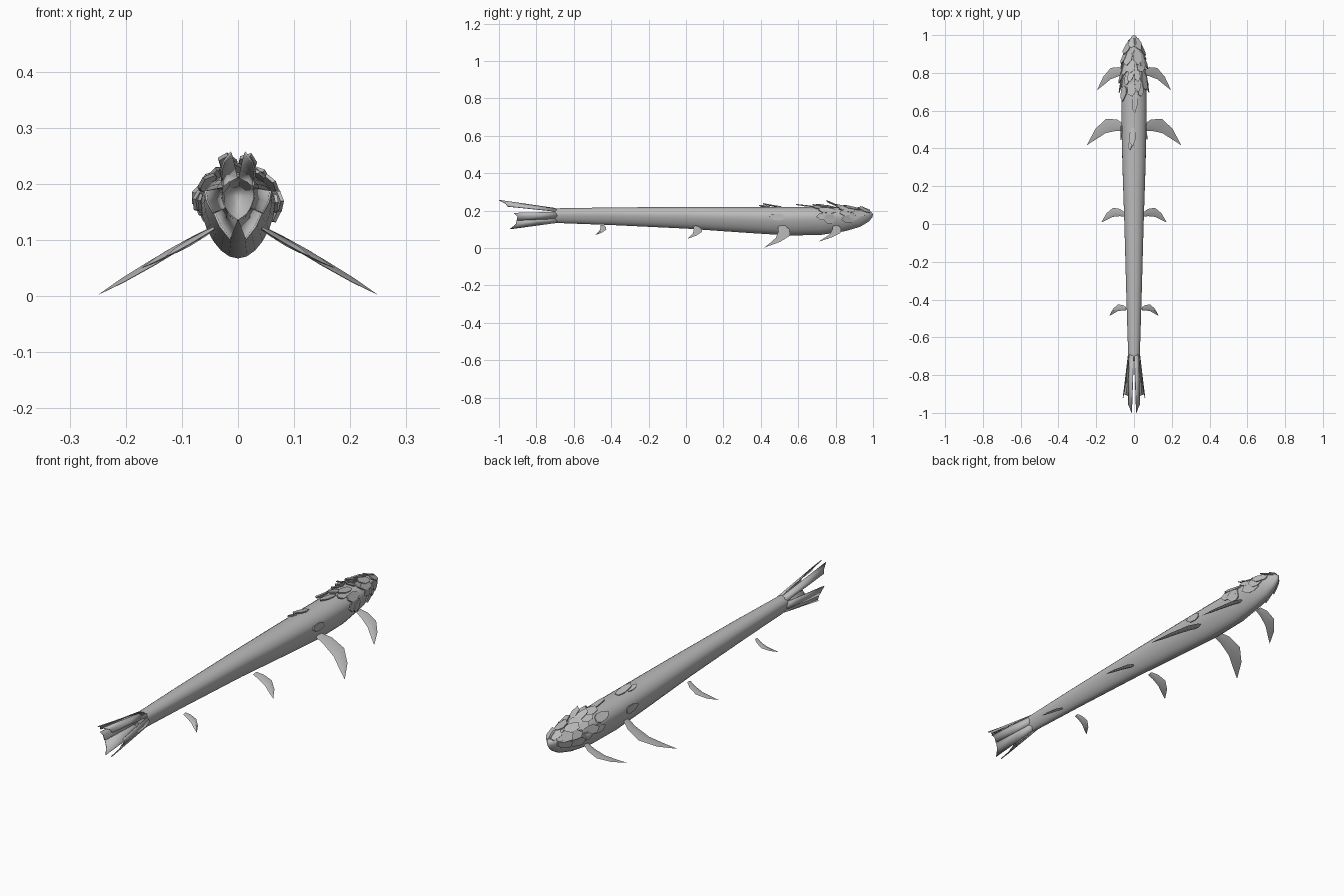
import bpy, bmesh, math, random
from mathutils import Vector

random.seed(4)
if "Cube" in bpy.data.objects:
    bpy.data.objects.remove(bpy.data.objects["Cube"], do_unlink=True)

grey = bpy.data.materials.new("soft_grey")
grey.use_nodes = True
grey.diffuse_color = (0.5, 0.5, 0.5, 1)
grey.node_tree.nodes["Principled BSDF"].inputs["Base Color"].default_value = (0.5, 0.5, 0.5, 1)


def finish(name, bm, angle=40):
    bmesh.ops.recalc_face_normals(bm, faces=bm.faces)
    mesh = bpy.data.meshes.new(name)
    bm.to_mesh(mesh)
    bm.free()
    obj = bpy.data.objects.new(name, mesh)
    bpy.context.collection.objects.link(obj)
    mesh.materials.append(grey)
    bpy.ops.object.select_all(action='DESELECT')
    obj.select_set(True)
    bpy.context.view_layer.objects.active = obj
    bpy.ops.object.shade_smooth_by_angle(angle=math.radians(angle))
    return obj


# Body stations: y, half width, top, bottom
STATIONS = [(-0.72, .03, .212, .135), (-0.4, .04, .217, .123), (0, .051, .22, .104),
            (.3, .061, .22, .083), (.55, .067, .22, .067), (.72, .067, .22, .07),
            (.85, .058, .217, .09), (.93, .043, .21, .113), (.975, .026, .203, .14),
            (.995, .01, .19, .162)]


def station(y):
    for a, b in zip(STATIONS, STATIONS[1:]):
        if y <= b[0]:
            t = (y - a[0]) / (b[0] - a[0])
            return [p + (q - p) * t for p, q in zip(a, b)]
    return STATIONS[-1]


def skin(y, angle):
    """Point on the body; angle 0 is the top, 180 the keel."""
    _, w, top, bottom = station(y)
    mid = bottom + (top - bottom) * .62
    c, s = math.cos(angle), math.sin(angle)
    if c >= 0:
        return Vector((w * s, y, mid + (top - mid) * c))
    depth = abs(c) ** 1.15
    return Vector((w * s * (1 - .1 * depth), y, mid - (mid - bottom) * depth))


# Body tube, open at the tail
bm = bmesh.new()
SIDES = 24
rings = [[bm.verts.new(skin(s[0], math.tau * i / SIDES)) for i in range(SIDES)]
         for s in STATIONS]
for a, b in zip(rings, rings[1:]):
    for i in range(SIDES):
        j = (i + 1) % SIDES
        bm.faces.new((a[i], a[j], b[j], b[i]))
nose = bm.verts.new((0, 1, .178))
for i in range(SIDES):
    bm.faces.new((rings[-1][i], rings[-1][(i + 1) % SIDES], nose))
finish("body", bm, 50)


# Side fins: curved leaves swept back and down
def side_fin(name, root, tip, chord, side):
    root, tip = Vector(root), Vector(tip)
    bm = bmesh.new()
    across = Vector((0, 1, .15))
    normal = (tip - root).cross(across).normalized()
    rows = []
    for t, width in ((0, .5), (.2, .8), (.5, 1), (.78, .75), (1, .04)):
        bow = Vector((0, .22 * (tip - root).length * math.sin(math.pi * t), 0))
        centre = root.lerp(tip, t) + bow
        half, thick = across * chord * width / 2, normal * .006 * width
        ring = []
        for p in (centre + half, centre + thick, centre - half, centre - thick):
            ring.append(bm.verts.new((p.x * side, p.y, p.z)))
        rows.append(ring)
    for a, b in zip(rows, rows[1:]):
        for i in range(4):
            bm.faces.new((a[i], a[i - 1], b[i - 1], b[i]))
    bm.faces.new(rows[0])
    bm.faces.new(rows[-1])
    finish(name, bm)


FINS = [("front_fin", (.052, .80, .118), (.195, .71, .035), .06),
        ("chest_fin", (.052, .51, .118), (.248, .42, .003), .075),
        ("middle_fin", (.05, .05, .117), (.172, .01, .05), .048),
        ("rear_fin", (.042, -.45, .121), (.13, -.485, .07), .036)]
for side, label in ((1, "left"), (-1, "right")):
    for name, root, tip, chord in FINS:
        side_fin(label + "_" + name, root, tip, chord, side)


# Tail: thin petals that carry the open tube on and flare outward
def tail_petal(name, start, end, tip_a, tip_b, side):
    bm = bmesh.new()
    edge_a = [skin(-.70, start), skin(-.70, start).lerp(Vector(tip_a), .45), Vector(tip_a)]
    edge_b = [skin(-.70, end), skin(-.70, end).lerp(Vector(tip_b), .45), Vector(tip_b)]
    rows = []
    for a, b in zip(edge_a, edge_b):
        middle = (a + b) / 2 + Vector((.004, .012, 0))
        rows.append([bm.verts.new((p.x * side, p.y, p.z)) for p in (a, middle, b)])
    for a, b in zip(rows, rows[1:]):
        for i in range(2):
            bm.faces.new((a[i], a[i + 1], b[i + 1], b[i]))
    obj = finish(name, bm)
    solid = obj.modifiers.new("thickness", 'SOLIDIFY')
    solid.thickness = .004
    solid.offset = 0


for side, label in ((1, "left"), (-1, "right")):
    tail_petal(label + "_upper_tail", .05, 1.1, (.012, -1, .256), (.03, -.955, .222), side)
    tail_petal(label + "_side_tail", 1.2, 2.2, (.058, -.92, .188), (.044, -.905, .148), side)
    tail_petal(label + "_lower_tail", 2.2, 3.1, (.042, -.905, .148), (.014, -.94, .102), side)


# Scales: pointed plates lying along the skin with lifted back edges
def add_scale(bm, y, angle, length, width, lift):
    outline = ((.5, .3), (.25, .5), (-.15, .45), (-.5, .05),
               (-.3, -.4), (.2, -.5), (.5, -.25))
    axis = Vector((0, 0, station(y)[3] * .4 + station(y)[2] * .6))
    lower, upper = [], []
    for u, v in outline:
        u += random.uniform(-.07, .07)
        yy = min(y + u * length, .985)
        p = skin(yy, angle + v * width / max(station(y)[1], .035))
        out = (p - Vector((0, p.y, axis.z))).normalized()
        raised = lift * (.5 - u)
        lower.append(bm.verts.new(p + out * (raised - .002)))
        upper.append(bm.verts.new(p + out * (raised + .004)))
    bm.faces.new(upper)
    bm.faces.new(lower)
    for i in range(len(outline)):
        bm.faces.new((lower[i], lower[i - 1], upper[i - 1], upper[i]))


bm = bmesh.new()
for row, y in enumerate((.95, .89, .83, .77, .70)):
    count = 5 if row < 4 else 3
    for i in range(count):
        spread = (i - (count - 1) / 2) * .7 + (.18 if row % 2 else -.18)
        add_scale(bm, y + random.uniform(-.025, .025), spread + random.uniform(-.12, .12),
                  random.uniform(.06, .1), random.uniform(.03, .045),
                  random.uniform(.008, .018))
for side in (1, -1):
    add_scale(bm, .485, side * 1.5, .085, .035, .004)
    add_scale(bm, .74, side * 1.45, .1, .04, .012)
    add_scale(bm, .87, side * 1.75, .08, .035, .01)
    add_scale(bm, .79, side * .2, .08, .025, .035)
add_scale(bm, .64, .05, .1, .025, .012)
add_scale(bm, .46, -.1, .09, .03, .016)
add_scale(bm, .42, -.3, .06, .02, .01)
finish("head_scales", bm, 20)
